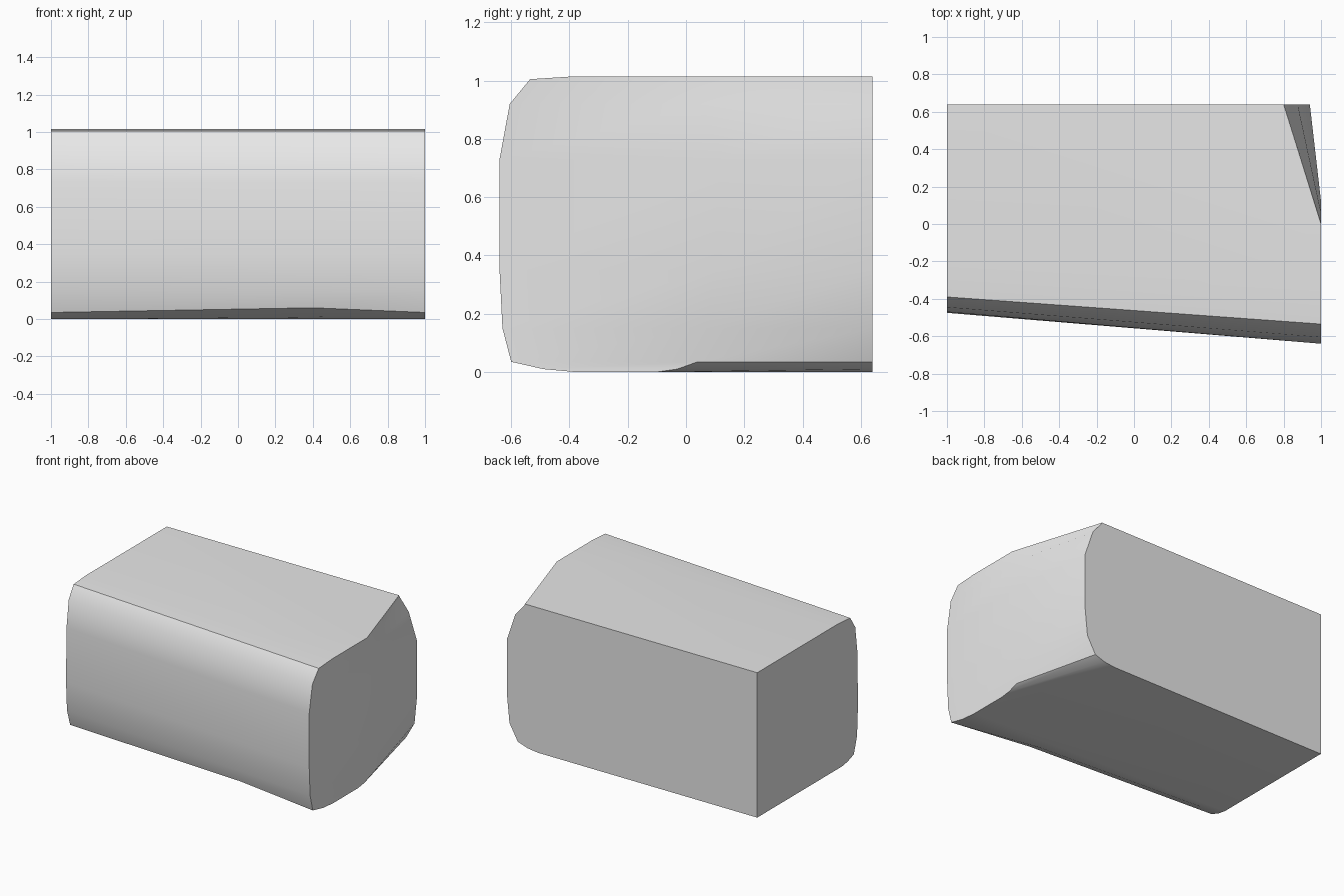
import bpy
import bmesh
import math

cube = bpy.data.objects.get("Cube")
if cube:
    bpy.data.objects.remove(cube, do_unlink=True)

BACK = 0.64
BUMP_X = 0.4

# Horizontal slices of the block, bottom to top:
# height, front y at left end, front y at right end, corner cut start y, corner cut end x
SLICES = [
    (0.0, -0.30, -0.38, -0.10, 0.70),
    (0.01, -0.36, -0.49, -0.03, 0.78),
    (0.035, -0.43, -0.60, 0.04, 0.855),
    (0.15, -0.465, -0.63, 0.07, 0.92),
    (0.35, -0.475, -0.64, 0.10, 0.94),
    (0.73, -0.47, -0.64, 0.12, 0.94),
    (0.92, -0.445, -0.605, 0.06, 0.875),
    (1.005, -0.39, -0.535, 0.005, 0.805),
    (1.015, -0.25, -0.38, 0.0, 0.80),
]


def slice_outline(z, front_a, front_b, cut_y, cut_x):
    """Plan outline of one slice, with a slight lift on the lower front lip."""
    t = (BUMP_X + 1) / 2
    front_mid = front_a + (front_b - front_a) * t
    lift = 0.025 if z == 0.035 else 0.0
    return [(-1, front_a, z), (BUMP_X, front_mid, z + lift), (1, front_b, z),
            (1, cut_y, z), (cut_x, BACK, z), (-1, BACK, z)]


# Stone block lofted through the slices
bm = bmesh.new()
rings = [[bm.verts.new(p) for p in slice_outline(*s)] for s in SLICES]
for low, high in zip(rings, rings[1:]):
    for i in range(len(low)):
        j = (i + 1) % len(low)
        bm.faces.new((low[i], low[j], high[j], high[i]))
bm.faces.new(list(reversed(rings[0])))
bm.faces.new(rings[-1])
bmesh.ops.recalc_face_normals(bm, faces=bm.faces)
mesh = bpy.data.meshes.new("stone_block")
bm.to_mesh(mesh)
bm.free()
block = bpy.data.objects.new("stone_block", mesh)
bpy.context.collection.objects.link(block)

# Plain grey
grey = bpy.data.materials.new("light_grey")
grey.use_nodes = True
colour = (0.8, 0.8, 0.8, 1)
grey.diffuse_color = colour
grey.node_tree.nodes["Principled BSDF"].inputs["Base Color"].default_value = colour
mesh.materials.append(grey)

# Smooth rounding with crisp edges
bpy.ops.object.select_all(action="DESELECT")
block.select_set(True)
bpy.context.view_layer.objects.active = block
bpy.ops.object.shade_smooth_by_angle(angle=math.radians(32))
